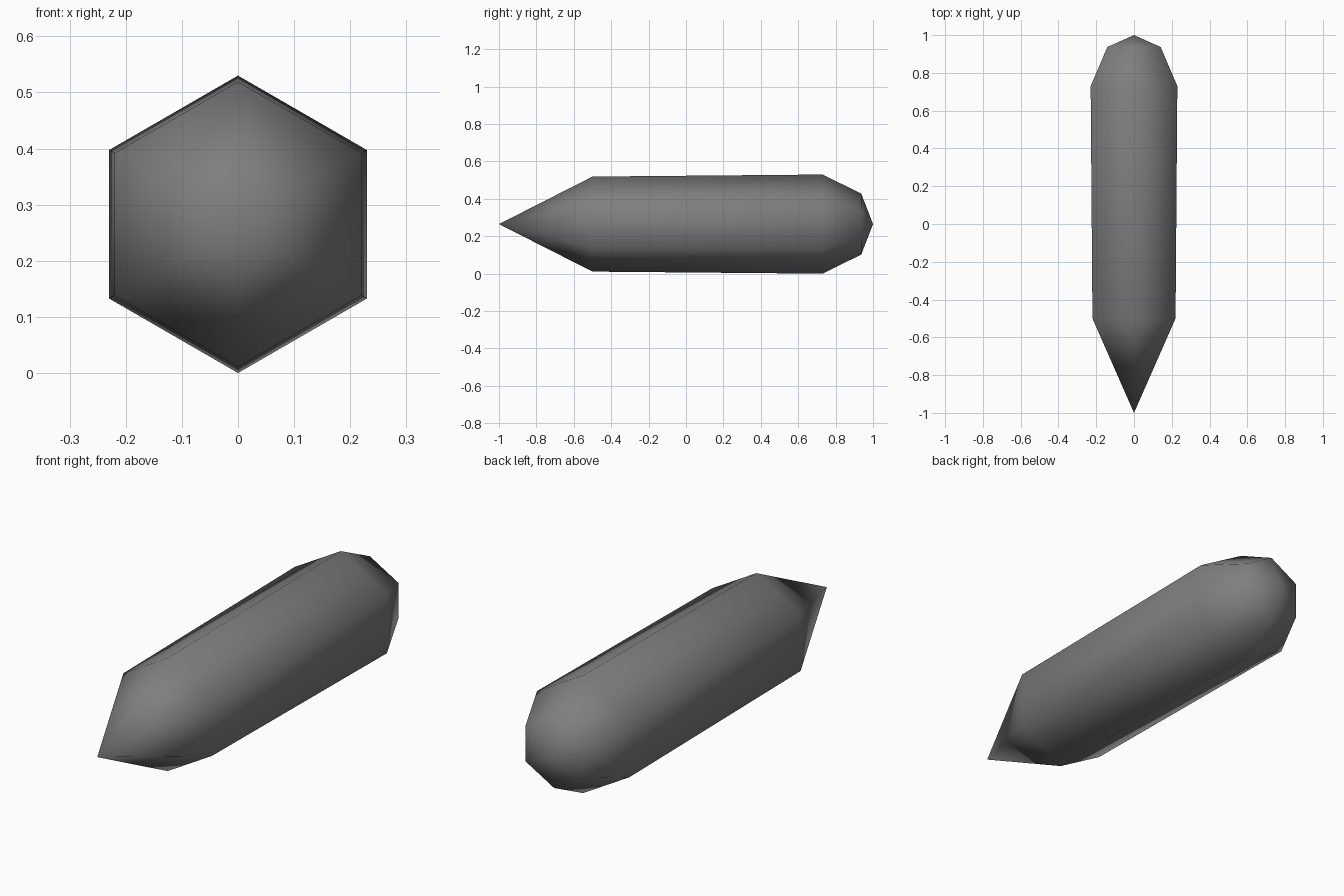
import bpy, bmesh
from math import sin, cos, pi

cube = bpy.data.objects.get("Cube")
if cube:
    bpy.data.objects.remove(cube, do_unlink=True)

SIDES = 6
CENTRE_Z = 0.265

# Dark grey metal
grey = bpy.data.materials.new("dark grey")
colour = (0.21, 0.21, 0.21, 1)
grey.diffuse_color = colour
grey.use_nodes = True
grey.node_tree.nodes["Principled BSDF"].inputs["Base Color"].default_value = colour

# Rings from the pointed nose to the rounded tail: (y, radius)
rings = [(-0.5, 0.254), (0.73, 0.265), (0.937, 0.163)]

bm = bmesh.new()
loops = []
for y, radius in rings:
    angles = [2 * pi * i / SIDES for i in range(SIDES)]
    loops.append([bm.verts.new((radius * sin(a), y, CENTRE_Z + radius * cos(a)))
                  for a in angles])
nose = bm.verts.new((0, -1, CENTRE_Z))
tail = bm.verts.new((0, 1, CENTRE_Z))

# Body walls, nose cone and tail cap
for i in range(SIDES):
    j = (i + 1) % SIDES
    for a, b in zip(loops, loops[1:]):
        bm.faces.new((a[i], a[j], b[j], b[i]))
    bm.faces.new((nose, loops[0][j], loops[0][i]))
    bm.faces.new((tail, loops[-1][i], loops[-1][j]))
bmesh.ops.recalc_face_normals(bm, faces=bm.faces)
for face in bm.faces:
    face.smooth = True

mesh = bpy.data.meshes.new("pointed_body")
bm.to_mesh(mesh)
bm.free()
mesh.materials.append(grey)
body = bpy.data.objects.new("pointed_body", mesh)
bpy.context.collection.objects.link(body)
